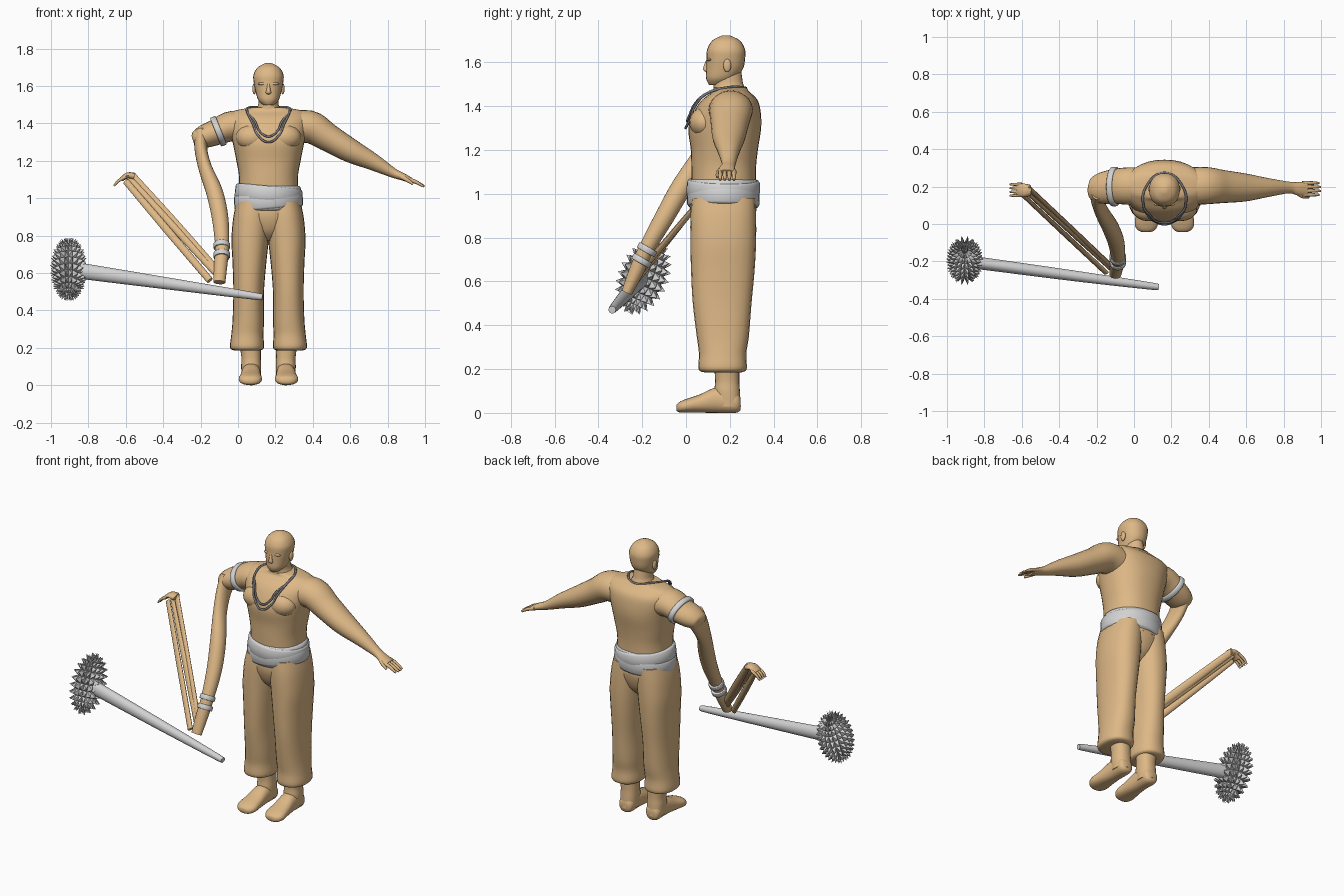
import bpy, bmesh, math
from mathutils import Vector, Matrix

cube = bpy.data.objects.get("Cube")
if cube:
    bpy.data.objects.remove(cube)

X, Y, Z = Vector((1, 0, 0)), Vector((0, 1, 0)), Vector((0, 0, 1))
MID = 0.163  # the body's own centre line


def material(name, rgb):
    m = bpy.data.materials.new(name)
    m.use_nodes = True
    m.diffuse_color = (*rgb, 1)
    m.node_tree.nodes["Principled BSDF"].inputs["Base Color"].default_value = (*rgb, 1)
    return m


SKIN = material("tan", (0.73, 0.48, 0.24))
PALE = material("light grey", (0.65, 0.65, 0.65))
CORD = material("dark grey", (0.2, 0.2, 0.22))


def finish(name, bm, mat, angle=60):
    bmesh.ops.recalc_face_normals(bm, faces=bm.faces)
    mesh = bpy.data.meshes.new(name)
    bm.to_mesh(mesh)
    bm.free()
    ob = bpy.data.objects.new(name, mesh)
    bpy.context.collection.objects.link(ob)
    mesh.materials.append(mat)
    bpy.ops.object.select_all(action='DESELECT')
    ob.select_set(True)
    bpy.context.view_layer.objects.active = ob
    bpy.ops.object.shade_smooth_by_angle(angle=math.radians(angle))
    return ob


def smooth_rings(rings, steps):
    """Catmull-Rom interpolation through rings of (x, y, z, radius, radius)."""
    out = []
    last = len(rings) - 1
    for i in range(last):
        a, b, c, d = (rings[max(i - 1, 0)], rings[i], rings[i + 1], rings[min(i + 2, last)])
        for k in range(steps):
            t = k / steps
            out.append([q + t * (r - p) / 2 + t * t * (2 * p - 5 * q + 4 * r - s) / 2
                        + t ** 3 * (3 * q - p - 3 * r + s) / 2
                        for p, q, r, s in zip(a, b, c, d)])
    return out + [list(rings[-1])]


def loft(name, rings, mat=SKIN, ref=X, axis=None, power=2.0, n=24, steps=4):
    """Skin oval rings; the first radius follows ref, the second is across it."""
    rings = smooth_rings(rings, steps)
    pts = [Vector(r[:3]) for r in rings]
    bm = bmesh.new()
    loops = []
    for i, (p, r) in enumerate(zip(pts, rings)):
        t = axis or (pts[min(i + 1, len(pts) - 1)] - pts[max(i - 1, 0)]).normalized()
        u = (ref - t * ref.dot(t)).normalized()
        v = t.cross(u)
        loop = []
        for k in range(n):
            c, s = math.cos(math.tau * k / n), math.sin(math.tau * k / n)
            c = math.copysign(abs(c) ** (2 / power), c)
            s = math.copysign(abs(s) ** (2 / power), s)
            loop.append(bm.verts.new(p + u * c * r[3] + v * s * r[4]))
        loops.append(loop)
    for a, b in zip(loops, loops[1:]):
        for k in range(n):
            bm.faces.new((a[k], a[(k + 1) % n], b[(k + 1) % n], b[k]))
    bm.faces.new(loops[0])
    bm.faces.new(loops[-1])
    return finish(name, bm, mat)


def band(name, centre, axis, r1, r2, width, ref=X):
    axis, c = Vector(axis).normalized(), Vector(centre)
    profile = [(-.5, .93), (-.38, 1), (.38, 1), (.5, .93)]
    loft(name, [(*(c + axis * h * width), r1 * f, r2 * f) for h, f in profile],
         PALE, ref, axis, n=32, steps=2)


def ball(name, centre, radii, mat=SKIN):
    bm = bmesh.new()
    bmesh.ops.create_uvsphere(bm, u_segments=20, v_segments=12, radius=1,
                              matrix=Matrix.Translation(centre) @ Matrix.Diagonal((*radii, 1)))
    return finish(name, bm, mat)


# Torso, pelvis and neck
loft("torso", [(MID, .175, .92, .165, .145), (MID, .172, 1.1, .157, .147),
               (MID, .175, 1.2, .172, .153), (MID, .177, 1.3, .192, .166),
               (MID, .19, 1.38, .212, .15), (MID, .2, 1.43, .215, .125),
               (MID, .205, 1.465, .19, .085), (MID, .2, 1.485, .09, .075)],
     axis=Z, power=2.3, n=32)
loft("pelvis", [(MID, .17, .77, .04, .07), (MID, .17, .82, .12, .12),
                (MID, .17, .9, .18, .148), (MID, .173, .98, .172, .148)], axis=Z)
loft("neck", [(MID, .21, 1.44, .09, .085), (MID, .195, 1.49, .058, .07),
              (MID, .19, 1.53, .052, .066), (MID, .19, 1.58, .05, .06)], axis=Z)

# Head with nose, brow and ears
loft("head", [(MID, .145, 1.497, .028, .04), (MID, .158, 1.525, .055, .066),
              (MID, .176, 1.57, .069, .084), (MID, .182, 1.62, .079, .088),
              (MID, .183, 1.66, .08, .086), (MID, .183, 1.7, .057, .062),
              (MID, .183, 1.723, .014, .016)], axis=Z, power=2.2)
loft("nose", [(MID, .1, 1.61, .007, .008), (MID, .094, 1.58, .011, .014),
              (MID, .093, 1.563, .015, .013), (MID, .1, 1.555, .008, .008)], axis=Z, n=12)
ball("lips", (MID, .103, 1.537), (.022, .012, .009))
for s, side in ((1, "left"), (-1, "right")):
    ball(side + "_ear", (MID + s * .076, .188, 1.585), (.01, .018, .03))
    ball(side + "_brow", (MID + s * .03, .107, 1.612), (.027, .012, .008))
    ball(side + "_chest", (MID + s * .085, .085, 1.325), (.09, .07, .07))

# Trouser legs, ankles and feet, alike on both sides
trouser = [(.113, .168, .185, .065, .085), (.115, .167, .2, .09, .11),
           (.113, .167, .27, .086, .108), (.108, .168, .35, .084, .119),
           (.106, .165, .5, .082, .134), (.102, .168, .65, .09, .145),
           (.098, .17, .78, .1, .15), (.088, .17, .9, .1, .15), (.08, .172, .98, .09, .145)]
ankle = [(.093, .195, .03, .05, .055), (.093, .188, .1, .053, .058),
         (.093, .188, .15, .052, .055), (.1, .185, .25, .06, .06)]
foot = [(.093, .248, .042, .03, .03), (.093, .225, .05, .047, .05),
        (.093, .14, .058, .05, .058), (.095, .06, .042, .057, .041),
        (.097, 0, .032, .062, .031), (.097, -.03, .026, .048, .024),
        (.097, -.043, .024, .025, .014)]
for s, side in ((1, "left"), (-1, "right")):
    for part, rings, ax in (("trouser_leg", trouser, Z), ("ankle", ankle, Z), ("foot", foot, -Y)):
        loft(f"{side}_{part}", [(MID + s * r[0], *r[1:]) for r in rings], axis=ax, power=2.3)

# Wrapped sash, two crossing turns
band("sash_upper", (MID, .17, 1.02), (.1, .02, 1), .179, .166, .085)
band("sash_lower", (MID, .17, .985), (-.09, .02, 1), .183, .165, .09)
band("sash_core", (MID, .17, 1.0), Z, .174, .16, .13)

# Outstretched left arm and hand
loft("left_arm", [(.26, .2, 1.37, .1, .085), (.38, .205, 1.382, .1, .088),
                  (.48, .2, 1.325, .088, .075), (.6, .195, 1.255, .074, .064),
                  (.72, .195, 1.195, .05, .046), (.83, .195, 1.135, .031, .026),
                  (.88, .188, 1.115, .036, .02), (.925, .186, 1.095, .04, .015)], ref=Y)
for i in range(4):
    y = .156 + i * .021
    reach = .985 + .013 * math.sin(math.pi * (i + .5) / 4)
    loft(f"left_finger_{i + 1}", [(.9, y, 1.105, .011, .011), (.95, y, 1.087, .01, .01),
                                  (reach, y, 1.063, .006, .006)], ref=Y, n=8)
loft("left_thumb", [(.86, .175, 1.12, .012, .012), (.9, .15, 1.1, .012, .011),
                    (.935, .142, 1.075, .006, .006)], ref=Y, n=8)

# Right arm, bent down to the grip
loft("right_upper_arm", [(.08, .2, 1.37, .1, .08), (-.03, .203, 1.385, .1, .082),
                         (-.11, .2, 1.355, .092, .07), (-.18, .19, 1.33, .082, .062),
                         (-.225, .185, 1.315, .06, .045), (-.24, .185, 1.31, .03, .025)], ref=Y)
loft("right_forearm", [(-.195, .19, 1.34, .04, .07), (-.198, .14, 1.26, .034, .062),
                       (-.175, .07, 1.16, .036, .05), (-.125, -.02, 1.03, .045, .048),
                       (-.095, -.1, .89, .044, .044), (-.085, -.185, .74, .037, .036),
                       (-.092, -.225, .65, .036, .034), (-.1, -.27, .55, .032, .025)])

# Drawn-out strands from the grip to the far hand
strands = [((-.57, .2, 1.125), (-.12, -.23, .62), .02), ((-.585, .18, 1.11), (-.11, -.25, .59), .016),
           ((-.6, .16, 1.09), (-.15, -.26, .56), .017)]
for i, (a, b, r) in enumerate(strands):
    a, b = Vector(a), Vector(b)
    loft(f"hand_strand_{i + 1}", [(*a, r, .009), (*a.lerp(b, .5), r * 1.2, .01),
                                  (*b, r * 1.1, .012)], ref=Vector((1, 0, 1)), n=10)
loft("far_palm", [(-.555, .18, 1.115, .03, .02), (-.59, .18, 1.122, .036, .016),
                  (-.625, .18, 1.1, .034, .012)], ref=Y, n=12)
for i in range(4):
    y = .152 + i * .02
    loft(f"far_finger_{i + 1}", [(-.6, y, 1.115, .009, .009), (-.64, y, 1.092, .008, .008),
                                 (-.663, y, 1.065, .005, .005)], ref=Y, n=8)

# Arm and wrist bands
band("arm_band", (-.105, .2, 1.358), (-.9, 0, -.36), .105, .082, .032, Y)
for i, (y, z) in enumerate(((-.178, .745), (-.203, .695))):
    band(f"wrist_band_{i + 1}", (-.087, y, z), (0, -.5, -.87), .044, .046, .028)

# Necklace: two hanging loops
for i, (low, wide) in enumerate(((0, 1), (.03, .85))):
    half = [(.055 * wide, .02, 1.335), (.085 * wide, .045, 1.4), (.112, .1, 1.458), (.1, .2, 1.486)]
    path = ([(0, .002 + low / 4, 1.3)] + half + [(0, .278, 1.482)]
            + [(-x, y, z) for x, y, z in reversed(half)])
    curve = bpy.data.curves.new(f"necklace_{i + 1}", 'CURVE')
    curve.dimensions = '3D'
    curve.bevel_depth = .006
    curve.bevel_resolution = 2
    curve.resolution_u = 8
    spline = curve.splines.new('BEZIER')
    spline.bezier_points.add(len(path) - 1)
    spline.use_cyclic_u = True
    for bp, (x, y, z) in zip(spline.bezier_points, path):
        drop = low * max(0, 1 - (z - 1.3) / .15)
        bp.co = (MID + x, y - .004, z + drop)
        bp.handle_left_type = bp.handle_right_type = 'AUTO'
    curve.materials.append(CORD)
    bpy.context.collection.objects.link(bpy.data.objects.new(curve.name, curve))

# Mace: tapered handle and spiked head
loft("mace_handle", [(.113, -.335, .473, .012, .012), (.1, -.333, .475, .019, .019),
                     (-.3, -.28, .533, .03, .028), (-.82, -.21, .608, .042, .033),
                     (-.9, -.2, .62, .042, .033)], PALE, ref=Z)
bm = bmesh.new()
bmesh.ops.create_uvsphere(bm, u_segments=18, v_segments=12, radius=1,
                          matrix=Matrix.Translation((-.905, -.195, .62))
                          @ Matrix.Rotation(math.radians(-23), 4, 'X')
                          @ Matrix.Diagonal((.066, .086, .148, 1)))
bmesh.ops.recalc_face_normals(bm, faces=bm.faces)
bmesh.ops.poke(bm, faces=bm.faces[:], offset=.036)
finish("mace_head", bm, PALE, 75)
